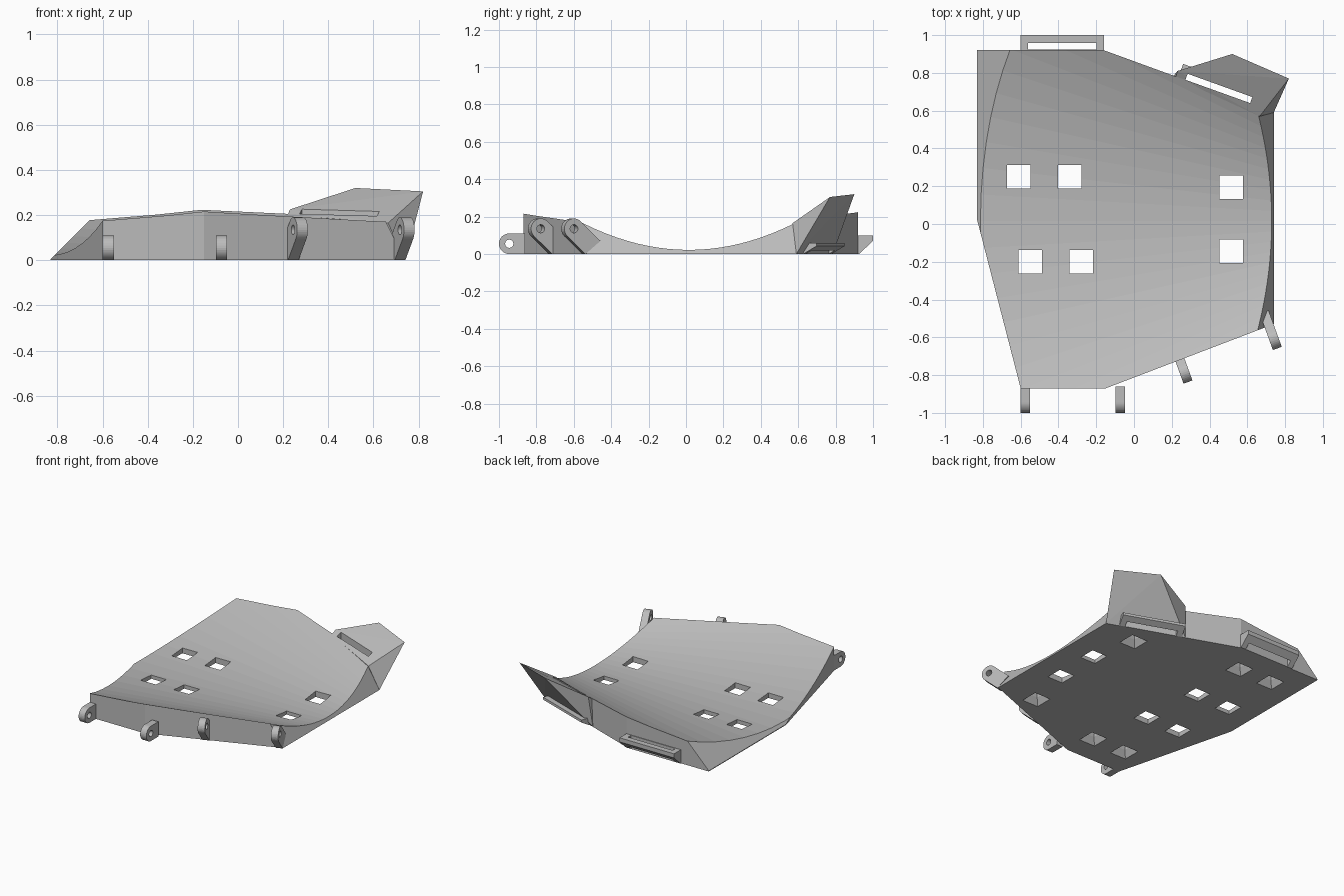
import bpy, bmesh
from math import sin, cos, pi, radians, atan2
from mathutils import Matrix, Vector

cube = bpy.data.objects.get("Cube")
if cube:
    bpy.data.objects.remove(cube)

grey = bpy.data.materials.new("plain_grey")
grey.use_nodes = True
COLOUR = (0.5, 0.5, 0.5, 1)
grey.diffuse_color = COLOUR
grey.node_tree.nodes["Principled BSDF"].inputs["Base Color"].default_value = COLOUR


def finish(name, bm, matrix=None):
    if matrix:
        bm.transform(matrix)
    bmesh.ops.recalc_face_normals(bm, faces=bm.faces)
    mesh = bpy.data.meshes.new(name)
    bm.to_mesh(mesh)
    bm.free()
    mesh.materials.append(grey)
    obj = bpy.data.objects.new(name, mesh)
    bpy.context.collection.objects.link(obj)
    return obj


def loft(bm, rings):
    """Closed solid through rings of equal point count."""
    loops = [[bm.verts.new(p) for p in ring] for ring in rings]
    n = len(loops[0])
    for a, b in zip(loops, loops[1:]):
        for i in range(n):
            j = (i + 1) % n
            bm.faces.new((a[i], a[j], b[j], b[i]))
    bm.faces.new(loops[0])
    bm.faces.new(loops[-1])


def square(x, y, z, hx, hy):
    return [(x - hx, y - hy, z), (x + hx, y - hy, z), (x + hx, y + hy, z), (x - hx, y + hy, z)]


def hull(name, points):
    bm = bmesh.new()
    for p in points:
        bm.verts.new(p)
    res = bmesh.ops.convex_hull(bm, input=bm.verts)
    junk = [v for v in res["geom_interior"] if isinstance(v, bmesh.types.BMVert)]
    bmesh.ops.delete(bm, geom=junk, context="VERTS")
    bmesh.ops.dissolve_limit(bm, angle_limit=0.01, verts=bm.verts, edges=bm.edges)
    return finish(name, bm)


def cut(obj, cutters):
    for c in cutters:
        c.hide_render = True
        mod = obj.modifiers.new("cut", "BOOLEAN")
        mod.operation, mod.solver, mod.object = "DIFFERENCE", "EXACT", c
    bpy.context.view_layer.update()
    graph = bpy.context.evaluated_depsgraph_get()
    mesh = bpy.data.meshes.new_from_object(obj.evaluated_get(graph))
    obj.modifiers.clear()
    obj.data = mesh


# Cutters: conical hollow, windows, underside pockets, strap slots
bm = bmesh.new()
SEGMENTS = 128
rings = []
for x in (-1.2, 1.2):
    r = 1.95 - 1.15 * x
    rings.append([(x, 0.015 + r * sin(2 * pi * i / SEGMENTS),
                   0.022 + r * (1 - cos(2 * pi * i / SEGMENTS))) for i in range(SEGMENTS)])
loft(bm, rings)
hollow = finish("hollow_cutter", bm)

bm = bmesh.new()
for x, y in ((-.61, .25), (-.34, .25), (-.55, -.2), (-.28, -.2), (.515, .195), (.515, -.145)):
    loft(bm, [square(x, y, z, .062, .062) for z in (-.1, .4)])
windows = finish("window_cutter", bm)

bm = bmesh.new()
for x, y in ((-.61, .69), (-.34, .69), (-.19, -.65), (-.46, -.65), (.44, .52), (.44, -.49)):
    loft(bm, [square(x, y, z, h, h) for z, h in ((-.02, .065), (0, .065), (.05, .04), (.09, .04))])
pockets = finish("pocket_cutter", bm)

straight_frame = Matrix.Translation((-.38, .92, 0))
angled_frame = Matrix.Translation((.442, .697, 0)) @ Matrix.Rotation(radians(-19.8), 4, "Z")
slots = []
for frame in (straight_frame, angled_frame):
    bm = bmesh.new()
    loft(bm, [square(0, .022, z, .182, .017) for z in (-.1, .5)])
    slots.append(finish("slot_cutter", bm, frame))

# Main plate: outline prism with sloped sides, hollowed on top
bm = bmesh.new()
outline = [(-.83, .92), (-.83, .02), (-.6, -.87), (-.15, -.87),
           (.74, -.53), (.74, .59), (.21, .785), (-.16, .92)]
loft(bm, [[(x, y, z) for x, y in outline] for z in (0, .3)])
for co, no in (((-.83, 0, .005), (-1, 0, 1)), ((.74, 0, 0), (1, 0, .5))):
    geom = bm.verts[:] + bm.edges[:] + bm.faces[:]
    bmesh.ops.bisect_plane(bm, geom=geom, plane_co=co, plane_no=no, clear_outer=True)
    bmesh.ops.holes_fill(bm, edges=[e for e in bm.edges if e.is_boundary])
plate = finish("curved_plate", bm)
cut(plate, [hollow, windows, pockets, slots[1]])

# Flared corner wing
wing = hull("corner_wing", [(.21, .785, 0), (.74, .59, 0), (.23, .81, .225), (.52, .9, .32),
                            (.82, .77, .305), (.665, .57, .165), (.22, .775, .2)])
cut(wing, [slots[1], pockets])

# Strap brackets on the rear edges
for name, frame, h, slot in (("rear_bracket", straight_frame, .1, slots[0]),
                             ("angled_bracket", angled_frame, .06, slots[1])):
    bm = bmesh.new()
    profile = [(-.01, 0), (.005, 0), (.08, h * .7), (.08, h), (-.01, h)]
    loft(bm, [[(x, y, z) for y, z in profile] for x in (-.222, .222)])
    cut(finish(name, bm, frame), [slot])


# Hinge lugs on the front edges, each a drilled rounded tab
def lug(name, centre, radius, tail, angle):
    place = Matrix.Translation(centre) @ Matrix.Rotation(radians(angle), 4, "Z")
    circle = [(radius * cos(pi * i / 16), radius * sin(pi * i / 16)) for i in range(32)]
    points = [place @ Vector((x, y, z)) for y, z in circle + tail for x in (-.025, .025)]
    tab = hull(name, points)
    bm = bmesh.new()
    loft(bm, [[(x, y * .4, z * .4) for y, z in circle] for x in (-.1, .1)])
    drill = finish("drill_cutter", bm, place)
    cut(tab, [drill])
    bpy.data.objects.remove(drill)


flat_tail = [(.085, -.055), (.085, .055)]
raised_tail = [(.15, -.065), (.065, -.135)]
lug("right_lug", (-.575, -.945, .055), .055, flat_tail, 0)
lug("middle_lug", (-.073, -.945, .055), .055, flat_tail, 0)
lug("raised_lug", (.267, -.785, .135), .055, raised_tail, 20)
lug("corner_lug", (.74, -.607, .135), .055, raised_tail, 20)

for c in [hollow, windows, pockets] + slots:
    bpy.data.objects.remove(c)
